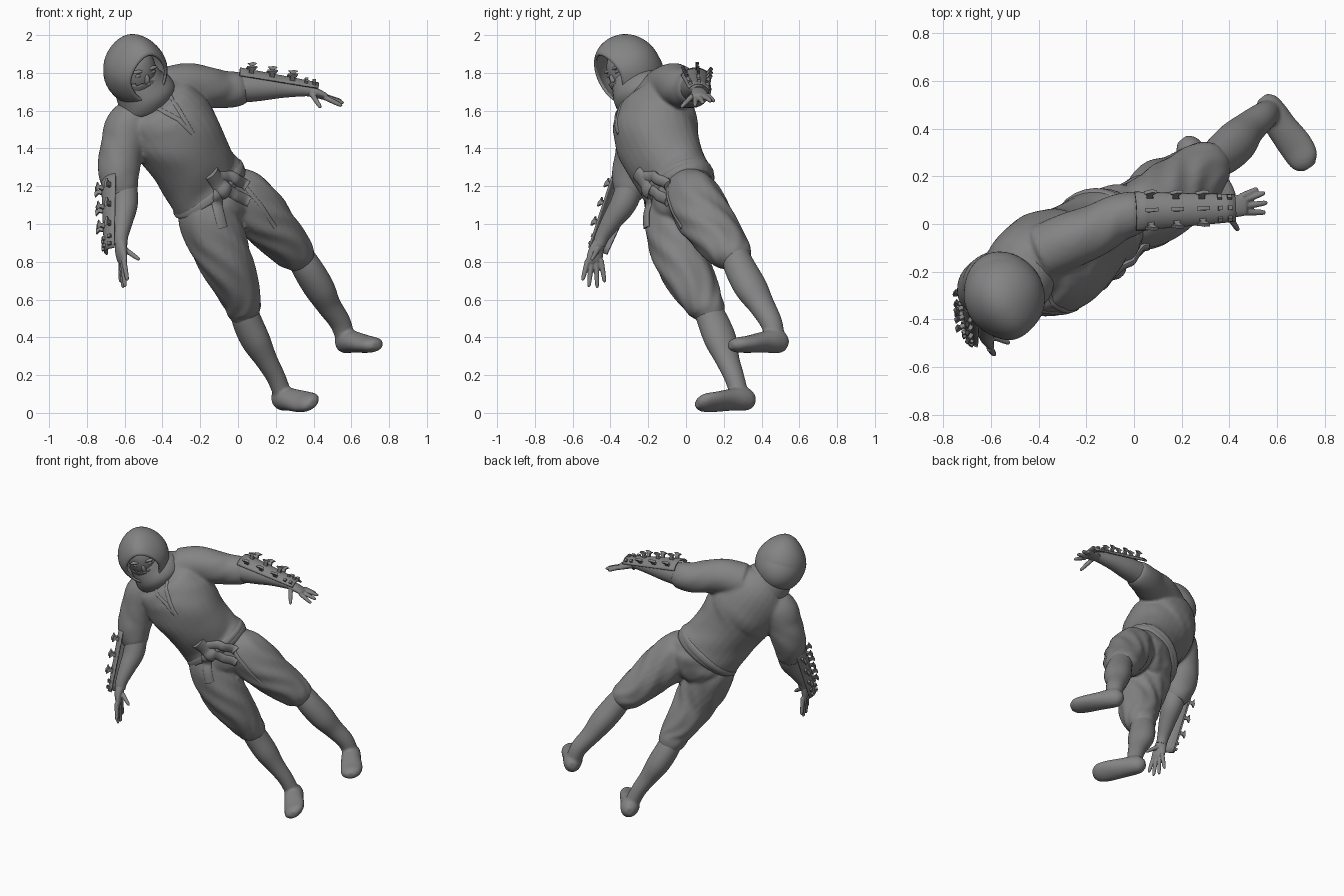
import bpy, bmesh
from math import sin, cos, pi, radians
from mathutils import Vector, Matrix
from mathutils.bvhtree import BVHTree

cube = bpy.data.objects.get("Cube")
if cube:
    bpy.data.objects.remove(cube, do_unlink=True)

GREY = (0.23, 0.23, 0.23, 1)
cloth = bpy.data.materials.new("plain grey")
cloth.use_nodes = True
cloth.diffuse_color = GREY
cloth.node_tree.nodes["Principled BSDF"].inputs["Base Color"].default_value = GREY

FRONT = Vector((.46, -.89, 0))   # the way the chest faces


def finish(name, bm, voxel=0, shell=0, sharp=40):
    """Turn a bmesh into a shaded object, optionally fused or thickened."""
    bmesh.ops.recalc_face_normals(bm, faces=bm.faces)
    mesh = bpy.data.meshes.new(name)
    bm.to_mesh(mesh)
    bm.free()
    mesh.materials.append(cloth)
    obj = bpy.data.objects.new(name, mesh)
    bpy.context.collection.objects.link(obj)
    if voxel:
        fuse = obj.modifiers.new("fuse", 'REMESH')
        fuse.mode, fuse.voxel_size, fuse.use_smooth_shade = 'VOXEL', voxel, True
        soft = obj.modifiers.new("soften", 'SMOOTH')
        soft.factor, soft.iterations = .5, 6
    if shell:
        thick = obj.modifiers.new("thickness", 'SOLIDIFY')
        thick.thickness, thick.offset = shell, -1
    bpy.ops.object.select_all(action='DESELECT')
    obj.select_set(True)
    bpy.context.view_layer.objects.active = obj
    bpy.ops.object.shade_smooth_by_angle(angle=radians(sharp))
    return obj


def spline(keys, steps):
    """Catmull-Rom samples through the keys."""
    rows = [Vector(k if len(k) == 5 else (*k, k[3])) for k in keys]
    rows = [rows[0] * 2 - rows[1]] + rows + [rows[-1] * 2 - rows[-2]]
    out = []
    for p, q, r, s in zip(rows, rows[1:], rows[2:], rows[3:]):
        for i in range(steps):
            t = i / steps
            out.append((q * 2 + (r - p) * t + (p * 2 - q * 5 + r * 4 - s) * t * t
                        + (q * 3 - p - r * 3 + s) * t ** 3) / 2)
    return out + [rows[-2]]


def loft(bm, keys, ref=FRONT, sides=28, steps=6, fold=0, waves=7):
    """Skin elliptical sections: x, y, z, side radius, front radius."""
    rows = spline(keys, steps)
    rings = []
    for i, row in enumerate(rows):
        d = (rows[min(i + 1, len(rows) - 1)].xyz - rows[max(i - 1, 0)].xyz).normalized()
        f = (ref - d * ref.dot(d)).normalized()
        s = d.cross(f)
        ring = []
        for k in range(sides):
            a = 2 * pi * k / sides
            g = 1 + fold * sin(waves * a + 4 * sin(i / 5)) * sin(pi * i / (len(rows) - 1))
            ring.append(bm.verts.new(row.xyz + (s * row[3] * cos(a) + f * row[4] * sin(a)) * g))
        rings.append(ring)
    for p, q in zip(rings, rings[1:]):
        for k in range(sides):
            bm.faces.new((p[k], p[k - 1], q[k - 1], q[k]))
    bm.faces.new(rings[0])
    bm.faces.new(rings[-1])


def part(name, *lofts, voxel=0, **options):
    bm = bmesh.new()
    for keys in lofts:
        loft(bm, keys, **options)
    return finish(name, bm, voxel)


# Tunic: chest and both sleeves fused together
part(
    "tunic",
    [(-.50, -.25, 1.74, .10), (-.455, -.185, 1.65, .21, .17), (-.385, -.165, 1.55, .24, .217),
     (-.32, -.155, 1.46, .24, .22), (-.255, -.115, 1.35, .222, .203),
     (-.195, -.06, 1.24, .222, .18), (-.15, -.033, 1.18, .232, .182),
     (-.13, -.022, 1.15, .215, .17)],
    [(-.38, -.12, 1.71, .12), (-.27, -.07, 1.735, .117), (-.17, -.03, 1.725, .11),
     (-.08, .02, 1.712, .1), (0, .045, 1.715, .092), (.04, .05, 1.72, .075)],
    [(-.49, -.2, 1.59, .11), (-.58, -.235, 1.52, .12), (-.605, -.25, 1.43, .118),
     (-.625, -.265, 1.34, .115), (-.63, -.285, 1.26, .108), (-.615, -.3, 1.18, .088),
     (-.605, -.31, 1.14, .068)],
    voxel=.011, fold=.014, waves=5)

# Baggy trousers gathered below the knees
part(
    "trousers",
    [(-.15, -.03, 1.2, .19, .16), (-.10, -.01, 1.12, .225, .165),
     (-.06, .01, 1.05, .18, .14), (-.03, .02, 1, .09)],
    [(-.05, .01, 1.23, .09, .1), (.02, .03, 1.165, .138, .138), (.105, .08, 1.065, .146, .152),
     (.195, .145, .965, .127, .145), (.27, .21, .88, .11, .128), (.315, .25, .83, .095, .108),
     (.34, .27, .79, .07)],
    [(-.19, -.07, 1.12, .13, .14), (-.165, -.065, 1.03, .15, .16), (-.115, -.05, .92, .155),
     (-.063, -.02, .8, .142), (-.012, .04, .68, .118, .13), (.02, .09, .59, .098, .11),
     (.03, .12, .54, .09), (.04, .135, .49, .068)],
    voxel=.010, fold=.045)

# Shins fused with soft shoes; one shoe shape placed twice with its own tilt
SHOE = [(-.02, .045, -.01, .025), (0, .02, -.01, .052, .058), (.025, -.02, -.008, .062, .064),
        (.065, -.08, -.014, .066, .055), (.125, -.16, -.025, .072, .045),
        (.16, -.22, -.028, .062, .038), (.18, -.25, -.03, .03, .02)]
LEGS = {
    "left": ((.555, .485, .388), Vector((-.15, 0, 1)),
             [(.31, .25, .86, .07), (.37, .29, .76, .08, .086), (.43, .345, .66, .079, .09),
              (.48, .4, .57, .064, .072), (.54, .45, .48, .056, .06), (.57, .475, .39, .05)]),
    "right": ((.22, .31, .083), Vector((-.6, -.15, .9)),
              [(.02, .10, .58, .07), (.05, .145, .48, .077, .085), (.095, .185, .38, .075, .088),
               (.15, .22, .28, .058, .066), (.20, .255, .19, .05, .055), (.24, .285, .09, .048)])}
for side, (place, lean, shin) in LEGS.items():
    bm = bmesh.new()
    loft(bm, shin)
    loft(bm, [(*(Vector(k[:3]) + Vector(place)), *k[3:]) for k in SHOE], ref=lean)
    finish(side + "_shin_and_shoe", bm, voxel=.008)

# Forearms
part("left_forearm", [(0, .045, 1.72, .08), (.12, .055, 1.722, .07), (.24, .06, 1.72, .052),
                      (.36, .06, 1.71, .034), (.40, .064, 1.70, .03)])
part("right_forearm", [(-.61, -.29, 1.22, .075), (-.6, -.33, 1.11, .07), (-.61, -.39, 1.02, .055),
                       (-.62, -.44, .94, .04), (-.62, -.46, .89, .034)])


def hand(name, palm, fingers):
    bm = bmesh.new()
    loft(bm, palm)
    for root, tip in fingers:
        a, b = Vector(root), Vector(tip)
        rows = [(*a.lerp(b, t), r) for t, r in ((0, .015), (.5, .0135), (.9, .0105), (1, .004))]
        loft(bm, rows, sides=10, steps=3)
    finish(name, bm, voxel=.004)


hand("left_hand",
     [(.37, .06, 1.705, .03, .032), (.41, .07, 1.695, .025, .044),
      (.46, .08, 1.675, .018, .046), (.475, .08, 1.67, .01, .04)],
     [((.45, .115, 1.68), (.52, .148, 1.65)), ((.46, .1, 1.675), (.55, .132, 1.65)),
      ((.465, .075, 1.67), (.56, .09, 1.64)), ((.46, .05, 1.67), (.552, .048, 1.625)),
      ((.39, .045, 1.69), (.438, -.028, 1.615))])
hand("right_hand",
     [(-.62, -.455, .91, .032, .032), (-.62, -.475, .86, .027, .043),
      (-.613, -.485, .81, .02, .046), (-.611, -.485, .79, .01, .039)],
     [((-.605, -.52, .81), (-.585, -.548, .7)), ((-.61, -.5, .8), (-.598, -.515, .665)),
      ((-.615, -.475, .8), (-.608, -.47, .66)), ((-.618, -.45, .81), (-.622, -.43, .69)),
      ((-.605, -.465, .87), (-.52, -.5, .81))])


def arm_guard(side, start, end, out):
    """Curved plate along the forearm with rows of flared hooks and studs."""
    a, b = Vector(start), Vector(end)
    along = (b - a).normalized()
    out = (out - along * out.dot(along)).normalized()
    across = along.cross(out)

    def spot(t, deg, lift=0):
        n = out * cos(radians(deg)) + across * sin(radians(deg))
        return a.lerp(b, t) + n * (.1 - .03 * t + lift), n

    bm = bmesh.new()
    grid = [[bm.verts.new(spot(i / 10, -56 + 8 * k)[0]) for k in range(15)] for i in range(11)]
    for p, q in zip(grid, grid[1:]):
        for k in range(14):
            bm.faces.new((p[k], p[k + 1], q[k + 1], q[k]))
    finish(side + "_arm_guard", bm, shell=.01)

    bm = bmesh.new()
    hook = ((-.014, -.004), (-.008, .02), (-.026, .032), (-.01, .034), (.004, .04),
            (.028, .037), (.011, .02), (.016, -.004))
    for deg in (-36, 0, 36):
        for t in (.14, .4, .66):
            base, n = spot(t, deg)
            w = along.cross(n) * .008
            left, right = ([bm.verts.new(base + along * x + n * y + s) for x, y in hook]
                           for s in (w, -w))
            bm.faces.new(left)
            bm.faces.new(right)
            for k in range(len(hook)):
                bm.faces.new((left[k - 1], left[k], right[k], right[k - 1]))
        for t in (.84, .94):
            base, n = spot(t, deg, .004)
            frame = Matrix((along, along.cross(n), n)).transposed().to_4x4()
            bmesh.ops.create_cube(bm, size=.018, matrix=Matrix.Translation(base) @ frame)
    finish(side + "_guard_hooks", bm, sharp=20)


arm_guard("left", (0, .05, 1.73), (.42, .065, 1.68), Vector((0, .05, 1)))
arm_guard("right", (-.625, -.3, 1.23), (-.64, -.455, .85), Vector((-.9, -.4, -.1)))

# Head frame: x to its left, -y forward, z up
look = Vector((.53, -.78, -.32)).normalized()
tall = Vector((-.22, -.12, 1))
tall = (tall - look * tall.dot(look)).normalized()
turn = Matrix((look.cross(tall), -look, tall)).transposed().to_4x4()
HEAD = Matrix.Translation((-.543, -.305, 1.818)) @ turn


def ellipsoid(name, centre, size, keep=None, shape=None, shell=0):
    """Ball with its poles at front and back, trimmed and shaped in head space."""
    bm = bmesh.new()
    bmesh.ops.create_uvsphere(bm, u_segments=40, v_segments=30, radius=1,
                              matrix=Matrix.Rotation(pi / 2, 4, 'X'))
    if keep:
        bmesh.ops.delete(bm, geom=[v for v in bm.verts if not keep(v.co)], context='VERTS')
    for v in bm.verts:
        if shape:
            shape(v.co)
        v.co = Vector(centre) + Vector(c * s for c, s in zip(v.co, size))
    bm.transform(HEAD)
    finish(name, bm, shell=shell)


def peak(co):
    # push the brow forward, narrow the crown and chin, fill the nape
    brow, crown, nape = max(-co.y, 0), max(co.z, 0), max(co.y, 0) * max(-co.z, 0)
    co.y -= .17 * crown * brow
    co.x *= 1 - .2 * abs(co.z) * brow - .22 * crown * crown
    co.z *= 1 + .06 * brow
    co.y += .25 * nape


ellipsoid("hood", (0, 0, 0), (.154, .163, .178), lambda c: c.y > -.76, peak, shell=.014)
ellipsoid("face", (0, -.008, -.012), (.106, .108, .143))
ellipsoid("face_mask", (0, -.011, -.015), (.11, .115, .147), lambda c: c.z < -.08, shell=.006)
ellipsoid("nose", (0, -.113, -.025), (.015, .018, .036))
for side, x in (("left", .042), ("right", -.042)):
    ellipsoid(side + "_eye", (x, -.1, .01), (.022, .01, .009))
    ellipsoid(side + "_brow", (x, -.097, .032), (.034, .014, .01))

# Cowl where the hood meets the shoulders
part("cowl", [(-.55, -.28, 1.80, .12), (-.52, -.255, 1.735, .14),
              (-.485, -.23, 1.68, .165, .15), (-.465, -.21, 1.645, .15, .13)], fold=.02, waves=3)

# Rolled hem of the tunic
part("tunic_hem", [(-.18, -.05, 1.217, .2, .17), (-.167, -.043, 1.2, .228, .186),
                   (-.152, -.034, 1.18, .234, .188), (-.139, -.027, 1.162, .21, .17)])

# Strips of cloth laid over the front of the clothes
bpy.context.view_layer.update()
depsgraph = bpy.context.evaluated_depsgraph_get()
trees = [BVHTree.FromObject(bpy.data.objects[n], depsgraph)
         for n in ("tunic", "trousers", "tunic_hem")]


def drape(name, points, width, thick=.008):
    keys = []
    for p, q in zip(points, points[1:]):
        for i in range(5):
            at = Vector(p).lerp(Vector(q), i / 4)
            hits = [t.ray_cast(Vector((at.x, -2, at.y)), Vector((0, 1, 0)))[0] for t in trees]
            depth = [h.y for h in hits if h]
            if depth and (i or not keys):
                keys.append((at.x, min(depth), at.y, width, thick))
    if len(keys) > 2:
        part(name, keys, sides=12, steps=3)


drape("right_lapel", [(-.56, 1.66), (-.42, 1.61), (-.31, 1.55), (-.24, 1.48)], .012, .005)
drape("left_lapel", [(-.36, 1.68), (-.31, 1.6), (-.24, 1.48)], .012, .005)
drape("sash_knot", [(-.14, 1.27), (-.1, 1.21), (-.06, 1.17)], .045, .025)
drape("sash_loop", [(-.12, 1.25), (-.03, 1.25), (.05, 1.2)], .03, .018)
drape("long_tail", [(-.1, 1.2), (-.11, 1.1), (-.08, .98)], .03, .012)
drape("short_tail", [(-.08, 1.2), (-.01, 1.15), (.06, 1.12)], .03, .014)
drape("trouser_pleat", [(.02, 1.22), (.12, 1.1), (.2, .98)], .012, .005)
